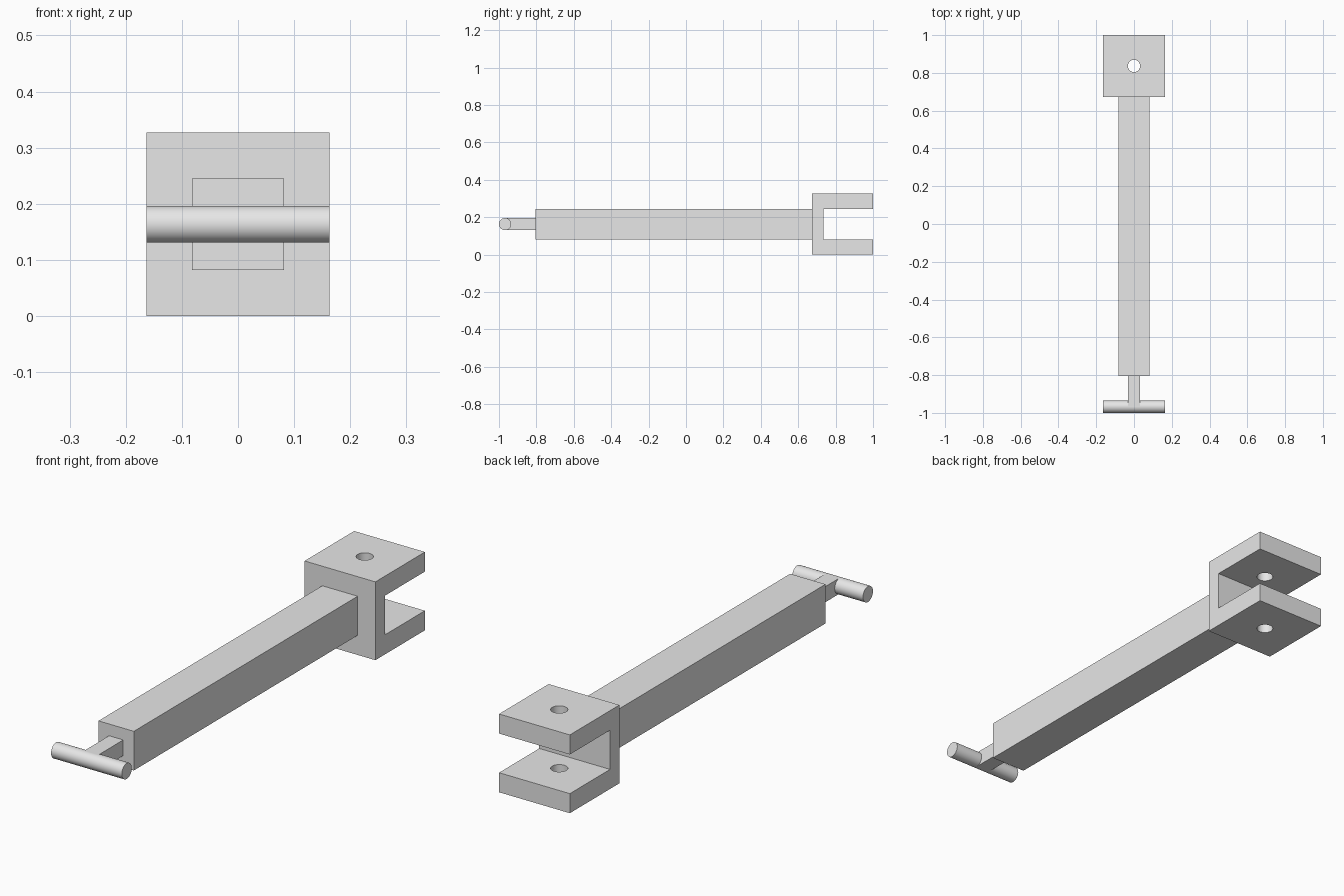
import bpy
import math
from mathutils import Matrix

cube = bpy.data.objects.get("Cube")
if cube:
    bpy.data.objects.remove(cube, do_unlink=True)

# One plain grey for the whole part
GREY = (0.8, 0.8, 0.8, 1.0)
grey = bpy.data.materials.new("light_grey")
grey.use_nodes = True
grey.diffuse_color = GREY
grey.node_tree.nodes["Principled BSDF"].inputs["Base Color"].default_value = GREY

W = 0.327          # clevis size and pin length
MID = W / 2        # height of the centre line
R = W / 10         # pin and hole radius


def finish(obj, name):
    obj.name = obj.data.name = name
    obj.data.materials.clear()
    obj.data.materials.append(grey)
    return obj


def box(name, width, y0, y1, height):
    """Box centred on the long axis, from y0 to y1."""
    bpy.ops.mesh.primitive_cube_add(size=1)
    obj = bpy.context.object
    obj.data.transform(Matrix.Translation((0, (y0 + y1) / 2, MID))
                       @ Matrix.Diagonal((width, y1 - y0, height, 1)))
    return finish(obj, name)


def cylinder(name, length, y, rotation=(0, 0, 0)):
    bpy.ops.mesh.primitive_cylinder_add(vertices=48, radius=R, depth=length,
                                        location=(0, y, MID), rotation=rotation)
    return finish(bpy.context.object, name)


def cut(obj, cutter):
    """Subtract the cutter, then remove it."""
    cutter.hide_render = True
    mod = obj.modifiers.new("cut", "BOOLEAN")
    mod.operation = "DIFFERENCE"
    mod.solver = "EXACT"
    mod.object = cutter
    bpy.context.view_layer.objects.active = obj
    bpy.ops.object.modifier_apply(modifier=mod.name)
    bpy.data.objects.remove(cutter, do_unlink=True)


def smooth(obj):
    bpy.ops.object.select_all(action="DESELECT")
    obj.select_set(True)
    bpy.context.view_layer.objects.active = obj
    bpy.ops.object.shade_smooth_by_angle(angle=math.radians(30))


# Fork at the back: block with a slot and a vertical bolt hole
clevis = box("clevis", W, 1 - W, 1, W)
cut(clevis, box("slot_cutter", W * 2, 0.735, 1.2, W / 2))
cut(clevis, cylinder("hole_cutter", W * 2, 1 - W / 2))
smooth(clevis)

# Square bar, running slightly into the fork
box("square_bar", W / 2, -0.804, 1 - W + 0.02, W / 2)

# Short neck and cross pin at the front
box("neck", R * 2, R - 1, -0.79, R * 2)
smooth(cylinder("cross_pin", W, R - 1, (0, math.pi / 2, 0)))
